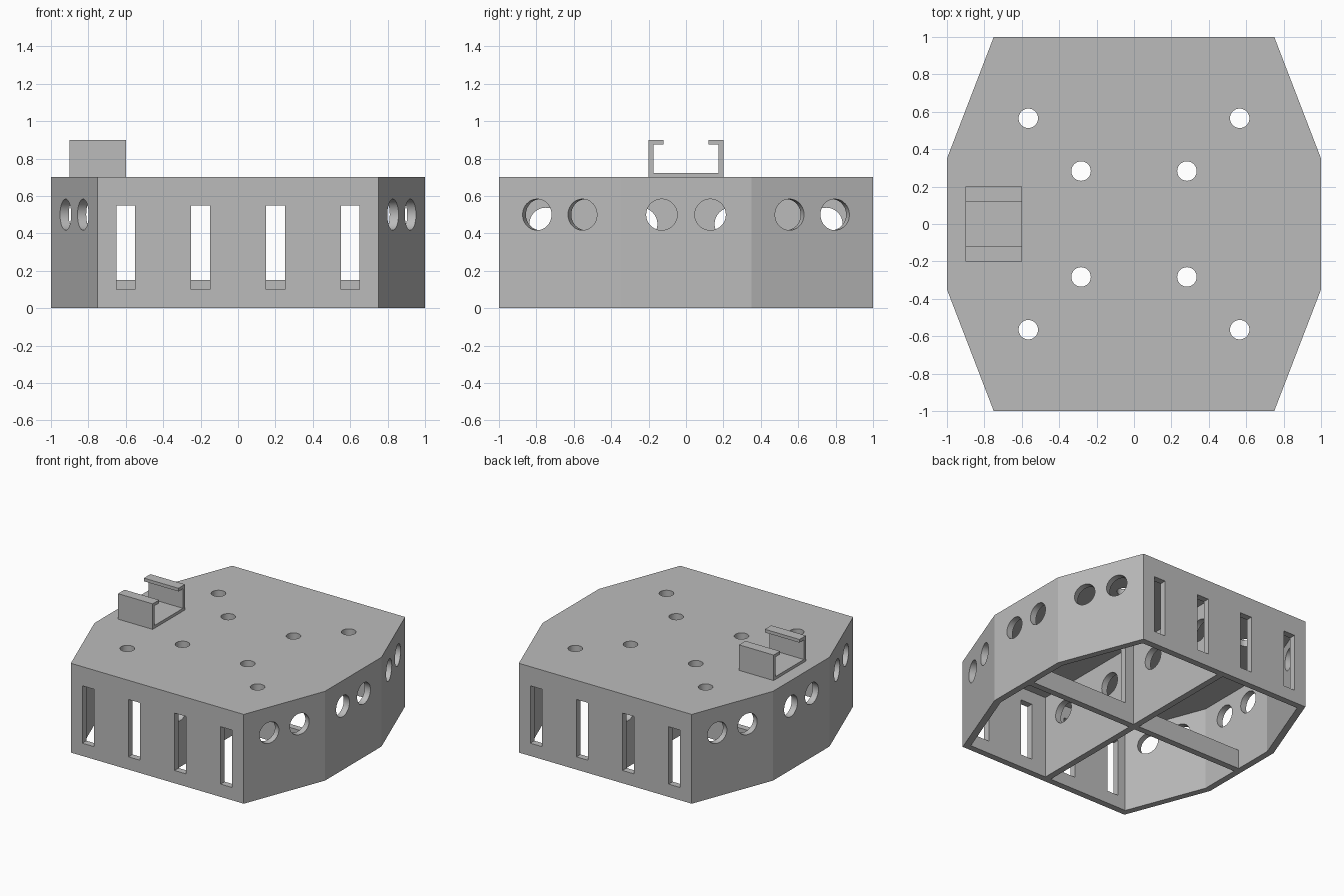
import bpy, bmesh, math
from mathutils import Matrix, Vector

cube = bpy.data.objects.get("Cube")
if cube:
    bpy.data.objects.remove(cube, do_unlink=True)

WALL, HEIGHT, CEILING = 0.05, 0.7, 0.65
HOLE_R = 0.083

grey = bpy.data.materials.new("plain grey")
grey.use_nodes = True
grey.diffuse_color = (0.5, 0.5, 0.5, 1)
grey.node_tree.nodes["Principled BSDF"].inputs["Base Color"].default_value = grey.diffuse_color


def make_object(name, bm):
    bmesh.ops.recalc_face_normals(bm, faces=bm.faces)
    mesh = bpy.data.meshes.new(name)
    bm.to_mesh(mesh)
    bm.free()
    mesh.materials.append(grey)
    obj = bpy.data.objects.new(name, mesh)
    bpy.context.collection.objects.link(obj)
    return obj


def prism(name, points, offset):
    """Extrude a closed outline of 3D points along an offset."""
    bm = bmesh.new()
    face = bm.faces.new([bm.verts.new(p) for p in points])
    side = bmesh.ops.extrude_face_region(bm, geom=[face], use_keep_orig=True)["geom"]
    bmesh.ops.translate(bm, vec=offset, verts=[v for v in side if isinstance(v, bmesh.types.BMVert)])
    return make_object(name, bm)


def add_box(bm, center, size):
    bmesh.ops.create_cube(bm, size=1, matrix=Matrix.Translation(center) @ Matrix.Diagonal((*size, 1)))


def add_rod(bm, center, axis, radius, depth):
    turn = Vector(axis).to_track_quat("Z", "Y").to_matrix().to_4x4()
    bmesh.ops.create_cone(bm, cap_ends=True, segments=48, radius1=radius, radius2=radius,
                          depth=depth, matrix=Matrix.Translation(center) @ turn)


def cut(obj, bm):
    """Subtract the cutter mesh and drop the cutter."""
    cutter = make_object("cutter", bm)
    cutter.hide_render = True
    mod = obj.modifiers.new("cut", "BOOLEAN")
    mod.operation, mod.solver, mod.object = "DIFFERENCE", "EXACT", cutter
    bpy.ops.object.select_all(action="DESELECT")
    bpy.context.view_layer.objects.active = obj
    obj.select_set(True)
    bpy.ops.object.modifier_apply(modifier=mod.name)
    bpy.data.objects.remove(cutter, do_unlink=True)
    bpy.ops.object.shade_smooth_by_angle(angle=math.radians(20))


# Eight-sided shell, open underneath
quarter = [(1, 0.35), (0.75, 1)]
outline = quarter + [(-x, y) for x, y in reversed(quarter)]
outline += [(-x, -y) for x, y in outline]
bm = bmesh.new()
base = bm.faces.new([bm.verts.new((x, y, 0)) for x, y in outline])
top = bmesh.ops.extrude_face_region(bm, geom=[base], use_keep_orig=True)["geom"]
bmesh.ops.translate(bm, vec=(0, 0, HEIGHT), verts=[v for v in top if isinstance(v, bmesh.types.BMVert)])
bmesh.ops.recalc_face_normals(bm, faces=bm.faces)
floor = min(bm.faces, key=lambda f: f.calc_center_median().z)
bmesh.ops.inset_region(bm, faces=[floor], thickness=WALL, use_even_offset=True)
cavity = bmesh.ops.extrude_face_region(bm, geom=[floor])["geom"]
bmesh.ops.translate(bm, vec=(0, 0, CEILING), verts=[v for v in cavity if isinstance(v, bmesh.types.BMVert)])
if floor.is_valid:
    bmesh.ops.delete(bm, geom=[floor], context="FACES_ONLY")
shell = make_object("shell", bm)

# Slots front and back, hole pairs in the side walls, holes in the top
bm = bmesh.new()
for sy in (-1, 1):
    for x in (-0.6, -0.2, 0.2, 0.6):
        add_box(bm, (x, sy * 0.975, 0.325), (0.1, 0.12, 0.45))
for sx in (-1, 1):
    walls = [((sx, -0.35), (sx, 0.35))]
    walls += [((sx, sy * 0.35), (sx * 0.75, sy)) for sy in (-1, 1)]
    for a, b in walls:
        a, b = Vector((*a, 0.5)), Vector((*b, 0.5))
        along = (b - a).normalized()
        normal = Vector((along.y, -along.x, 0))
        for s in (-1, 1):
            add_rod(bm, (a + b) / 2 + along * s * 0.13, normal, HOLE_R, 0.15)
    for sy in (-1, 1):
        for d in (0.283, 0.565):
            add_rod(bm, (sx * d, sy * d, 0.675), (0, 0, 1), 0.052, 0.12)
cut(shell, bm)

# Full-height rib from front to back, with four cable holes
bm = bmesh.new()
add_box(bm, (0, 0, CEILING / 2), (WALL, 1.9, CEILING))
long_rib = make_object("long_rib", bm)
bm = bmesh.new()
for y in (-0.75, -0.24, 0.24, 0.75):
    add_rod(bm, (0, y, 0.45), (1, 0, 0), 0.087, 0.2)
cut(long_rib, bm)

# Low cross ribs with a post beside the long rib
half = [(0.025, 0), (0.95, 0), (0.95, 0.15), (0.1, 0.15), (0.1, CEILING), (0.025, CEILING)]
for side, s in (("left", 1), ("right", -1)):
    prism("cross_rib_" + side, [(s * x, -WALL / 2, z) for x, z in half], (0, WALL, 0))

# Channel clip with inward lips on the top
arm = [(0.2, 0.7), (0.2, 0.9), (0.12, 0.9), (0.12, 0.875), (0.175, 0.875), (0.175, 0.722)]
section = arm + [(-y, z) for y, z in reversed(arm)]
prism("channel_clip", [(-0.9, y, z) for y, z in section], (0.3, 0, 0))
